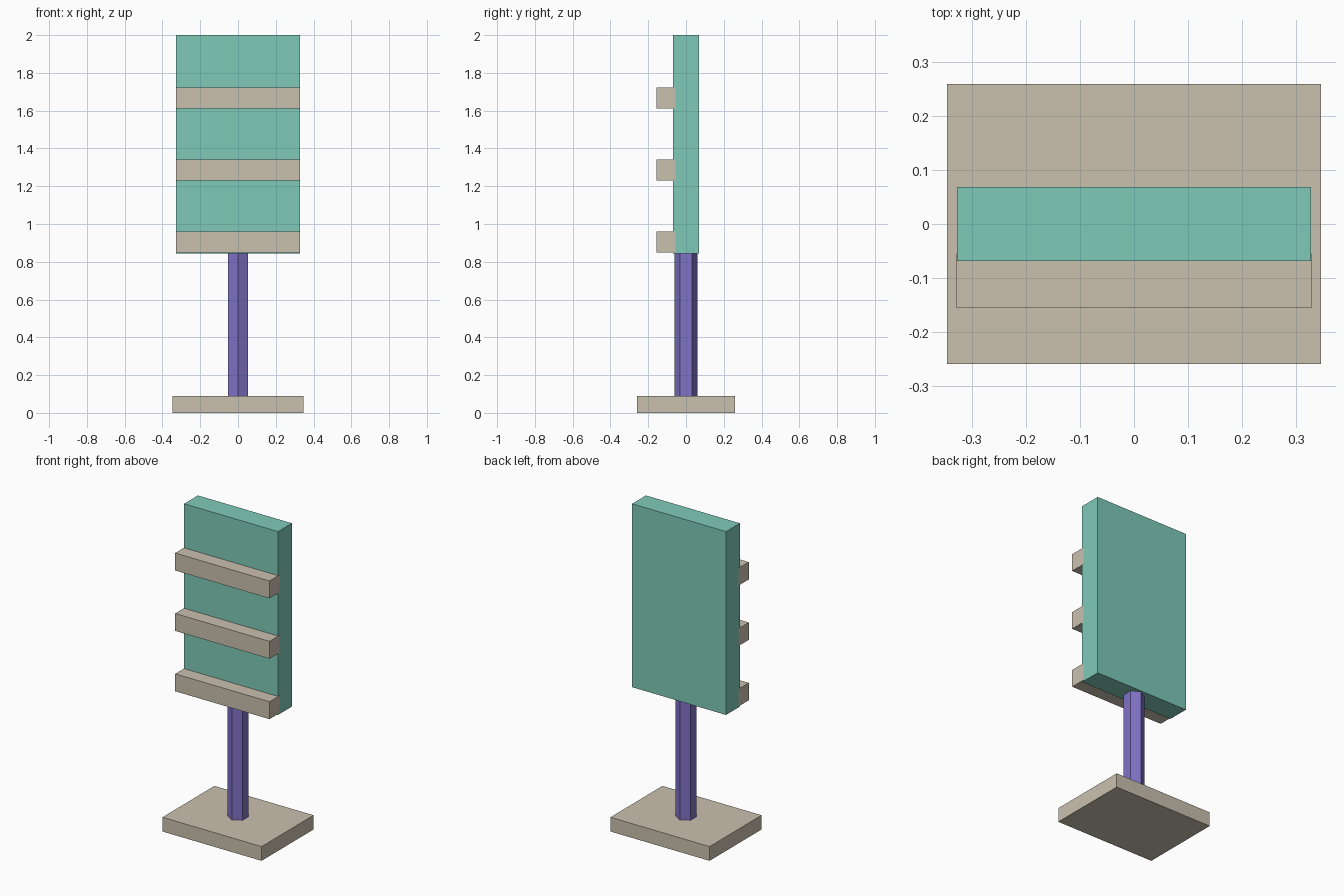
import bpy, math

if "Cube" in bpy.data.objects:
    bpy.data.objects.remove(bpy.data.objects["Cube"])


def material(name, rgb):
    m = bpy.data.materials.new(name)
    m.diffuse_color = (*rgb, 1.0)
    m.use_nodes = True
    m.node_tree.nodes["Principled BSDF"].inputs["Base Color"].default_value = m.diffuse_color
    return m


teal = material("teal", (0.212, 0.591, 0.485))
beige = material("beige", (0.591, 0.533, 0.429))
purple = material("purple", (0.22, 0.17, 0.57))


def prism(name, outline, z0, z1, mat):
    """Extrude a counter-clockwise xy outline from z0 to z1."""
    n = len(outline)
    verts = [(x, y, z) for z in (z0, z1) for x, y in outline]
    faces = [tuple(reversed(range(n))), tuple(range(n, 2 * n))]
    faces += [(i, (i + 1) % n, n + (i + 1) % n, n + i) for i in range(n)]
    mesh = bpy.data.meshes.new(name)
    mesh.from_pydata(verts, [], faces)
    mesh.materials.append(mat)
    ob = bpy.data.objects.new(name, mesh)
    bpy.context.collection.objects.link(ob)
    return ob


def box(name, half_x, y0, y1, z0, z1, mat):
    outline = [(-half_x, y0), (half_x, y0), (half_x, y1), (-half_x, y1)]
    return prism(name, outline, z0, z1, mat)


# Foot plate
box("base", 0.346, -0.259, 0.259, 0.0, 0.09, beige)

# Six-sided post with a corner facing front, slightly sunk into both ends
hexagon = [(0.061 * math.cos(math.radians(30 + 60 * i)),
            0.061 * math.sin(math.radians(30 + 60 * i))) for i in range(6)]
prism("post", hexagon, 0.08, 0.86, purple)

# Upright panel
box("panel", 0.328, -0.069, 0.069, 0.843, 2.0, teal)

# Three front rails, set slightly into the panel
for i in range(3):
    z = 0.85 + 0.381 * i
    box(f"front_rail_{i + 1}", 0.329, -0.156, -0.055, z, z + 0.11, beige)
